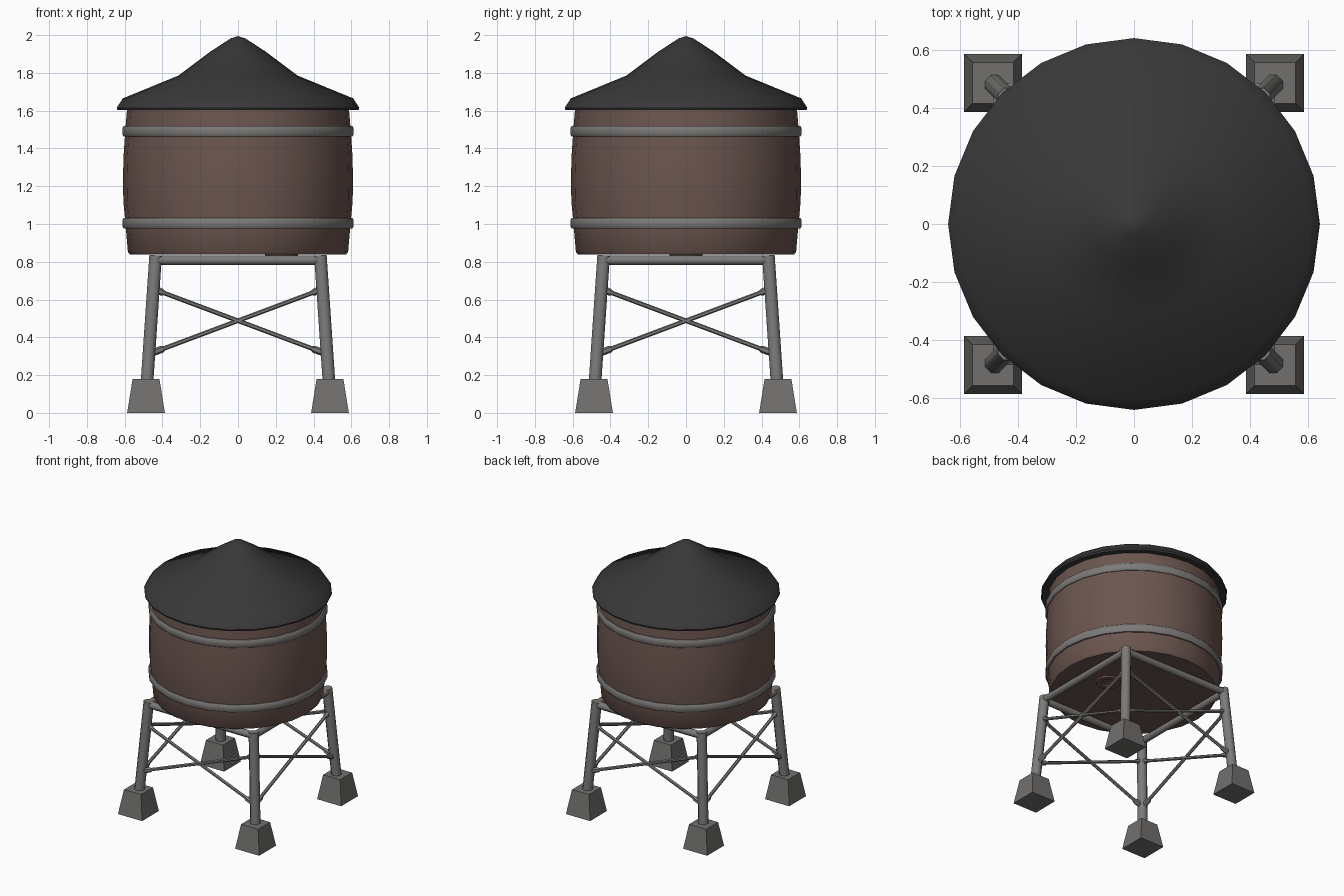
import bpy, bmesh, math
from mathutils import Vector

if "Cube" in bpy.data.objects:
    bpy.data.objects.remove(bpy.data.objects["Cube"])


def mat(name, r, g, b):
    m = bpy.data.materials.new(name)
    m.diffuse_color = (r, g, b, 1)
    m.use_nodes = True
    m.node_tree.nodes["Principled BSDF"].inputs["Base Color"].default_value = m.diffuse_color
    return m


ROOF = mat("roof charcoal", 0.040, 0.040, 0.040)
WOOD = mat("tank brown", 0.150, 0.092, 0.078)
METAL = mat("frame grey", 0.200, 0.195, 0.188)
STONE = mat("footing grey", 0.165, 0.162, 0.155)


def finish(name, bm, material, angle=40):
    bmesh.ops.recalc_face_normals(bm, faces=bm.faces)
    me = bpy.data.meshes.new(name)
    bm.to_mesh(me)
    bm.free()
    me.materials.append(material)
    ob = bpy.data.objects.new(name, me)
    bpy.context.collection.objects.link(ob)
    bpy.ops.object.select_all(action='DESELECT')
    ob.select_set(True)
    bpy.context.view_layer.objects.active = ob
    bpy.ops.object.shade_smooth_by_angle(angle=math.radians(angle))
    return ob


def lathe(name, profile, material, sides=24, centre=(0, 0), closed=False):
    """Spin (radius, z) points around a vertical axis."""
    bm = bmesh.new()
    vs = [bm.verts.new((r, 0, z)) for r, z in profile]
    edges = [bm.edges.new(p) for p in zip(vs, vs[1:])]
    if closed:
        edges.append(bm.edges.new((vs[-1], vs[0])))
    bmesh.ops.spin(bm, geom=vs + edges, cent=(0, 0, 0), axis=(0, 0, 1),
                   angle=math.tau, steps=sides, use_merge=True)
    bmesh.ops.remove_doubles(bm, verts=bm.verts, dist=1e-4)
    bmesh.ops.translate(bm, verts=bm.verts, vec=(*centre, 0))
    return finish(name, bm, material)


def rod(name, stations, material, sides=8):
    """Round bar through (point, radius) stations along a straight line."""
    bm = bmesh.new()
    d = (Vector(stations[-1][0]) - Vector(stations[0][0])).normalized()
    u = d.cross(Vector((0, 0, 1)) if abs(d.z) < 0.9 else Vector((0, 1, 0))).normalized()
    w = d.cross(u)
    rings = []
    for p, r in stations:
        rings.append([bm.verts.new(Vector(p) + r * (u * math.cos(a) + w * math.sin(a)))
                      for a in [(i + 0.5) * math.tau / sides for i in range(sides)]])
    for a, b in zip(rings, rings[1:]):
        for i in range(sides):
            j = (i + 1) % sides
            bm.faces.new((a[i], a[j], b[j], b[i]))
    bm.faces.new(rings[0])
    bm.faces.new(rings[-1])
    return finish(name, bm, material, 50)


# Roof with flared eave
lathe("roof", [(0, 1.995), (0.04, 1.982), (0.15, 1.91), (0.317, 1.785), (0.61, 1.665),
               (0.642, 1.615), (0.638, 1.603), (0.57, 1.61), (0, 1.61)], ROOF)

# Barrel tank
lathe("tank", [(0, 0.838), (0.572, 0.838), (0.583, 0.853), (0.595, 0.99), (0.607, 1.12),
               (0.609, 1.24), (0.606, 1.36), (0.598, 1.48), (0.587, 1.615), (0, 1.615)], WOOD)

# Hoops
for name, z in (("lower_hoop", 1.004), ("upper_hoop", 1.491)):
    lathe(name, [(0.58, z - 0.029), (0.604, z - 0.029), (0.612, z - 0.018), (0.612, z + 0.018),
                 (0.604, z + 0.029), (0.58, z + 0.029)], METAL, closed=True)

# Outlet ring under the tank
lathe("outlet", [(0.09, 0.845), (0.085, 0.826), (0.05, 0.826), (0.04, 0.837), (0, 0.837)],
      WOOD, 12, (0.23, 0))


def leg_at(z):
    """Leg centre offset at height z."""
    return 0.437 + (0.82 - z) * 0.068


# Legs and footings
for sx, sy, side in ((-1, -1, "front_left"), (1, -1, "front_right"),
                     (-1, 1, "back_left"), (1, 1, "back_right")):
    rod(side + "_leg", [((sx * leg_at(z), sy * leg_at(z), z), 0.036) for z in (0.15, 0.832)], METAL)
    bm = bmesh.new()
    bmesh.ops.create_cube(bm, size=1)
    for v in bm.verts:
        up = v.co.z > 0
        half = 0.071 if up else 0.1
        v.co = (sx * 0.487 + math.copysign(half, v.co.x),
                sy * 0.487 + math.copysign(half, v.co.y), 0.18 if up else 0)
    finish(side + "_footing", bm, STONE, 20)

# Top beams and cross braces, one set per side
for k, side in enumerate(("front", "right", "back", "left")):
    c, s = round(math.cos(k * math.pi / 2)), round(math.sin(k * math.pi / 2))

    def turn(x, y, z):
        return (c * x - s * y, s * x + c * y, z)

    rod(side + "_beam", [(turn(x, -0.44, 0.808), 0.026) for x in (-0.455, 0.455)], METAL)
    for d in (-1, 1):
        stations = []
        for t, r in ((-0.45, 0.019), (-0.405, 0.019), (-0.39, 0.012),
                     (0.39, 0.012), (0.405, 0.019), (0.45, 0.019)):
            z = 0.488 + d * 0.375 * t
            stations.append((turn(t, -leg_at(z), z), r))
        rod(side + ("_brace_up" if d > 0 else "_brace_down"), stations, METAL, 6)
